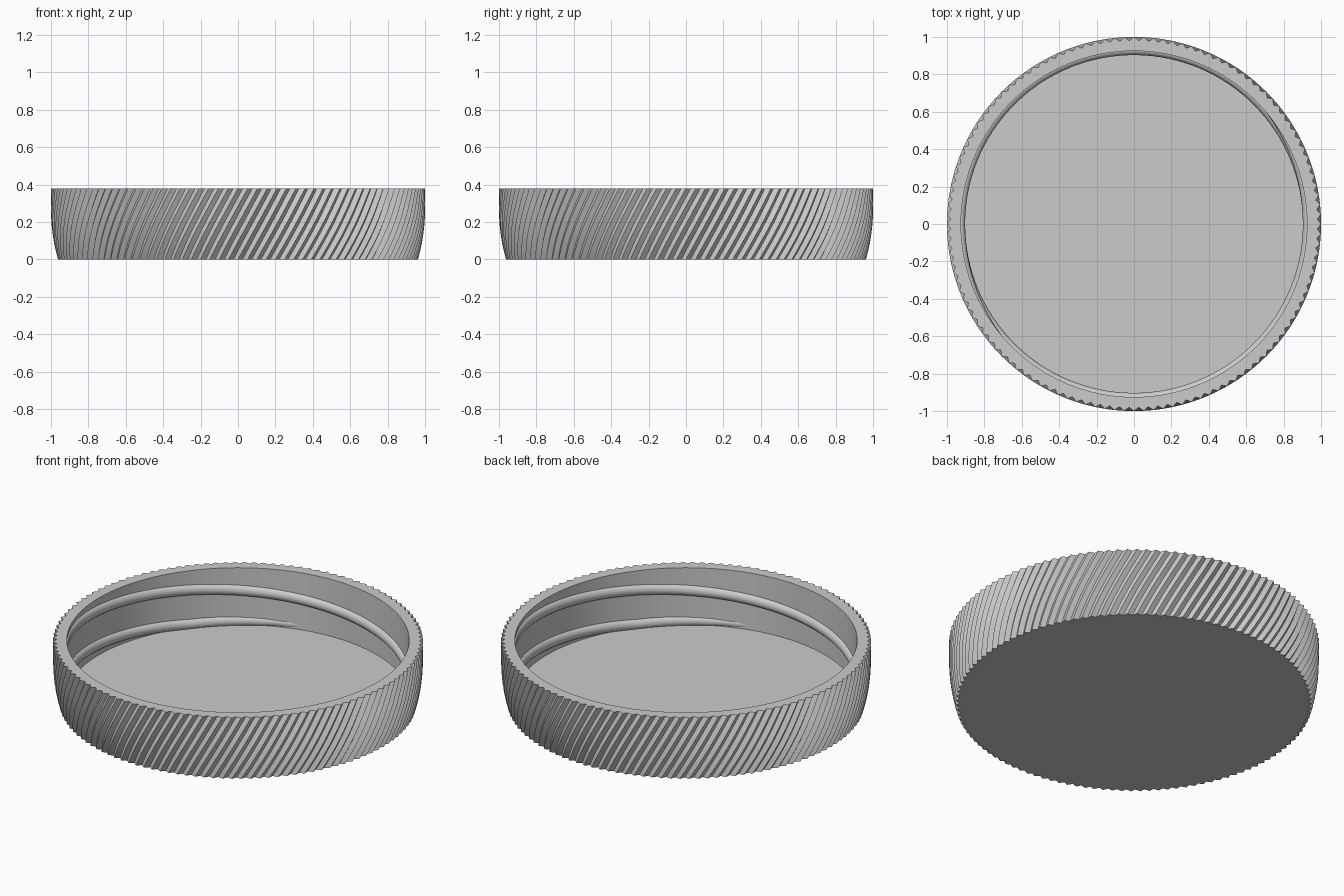
import bpy, bmesh
from math import sin, cos, pi, radians

if "Cube" in bpy.data.objects:
    bpy.data.objects.remove(bpy.data.objects["Cube"])

RIDGES, DEPTH, HEIGHT = 120, 0.02, 0.38
TWIST = radians(12)
COLS = RIDGES * 2
BORE, FLOOR = 0.925, 0.04

grey = bpy.data.materials.new("light_grey_plastic")
grey.use_nodes = True
colour = (0.6, 0.6, 0.6, 1)
grey.diffuse_color = colour
grey.node_tree.nodes["Principled BSDF"].inputs["Base Color"].default_value = colour


def finish(bm, name):
    bmesh.ops.recalc_face_normals(bm, faces=bm.faces)
    mesh = bpy.data.meshes.new(name)
    bm.to_mesh(mesh)
    bm.free()
    obj = bpy.data.objects.new(name, mesh)
    bpy.context.collection.objects.link(obj)
    mesh.materials.append(grey)
    bpy.ops.object.select_all(action="DESELECT")
    obj.select_set(True)
    bpy.context.view_layer.objects.active = obj
    bpy.ops.object.shade_smooth_by_angle(angle=radians(30))
    return obj


def bridge(bm, a, b, closed=True):
    for i in range(len(a) if closed else len(a) - 1):
        j = (i + 1) % len(a)
        bm.faces.new((a[i], a[j], b[j], b[i]))


# Cap body: slanted ridges outside, plain bore inside
def outer_radius(z):
    t = max(0, 1 - z / 0.28)
    return 1 - 0.038 * t ** 2.2


def ring(bm, z, radius, twist=0, notch=0):
    verts = []
    for i in range(COLS):
        a = 2 * pi * i / COLS + twist
        r = radius - notch * (i % 2)
        verts.append(bm.verts.new((r * cos(a), r * sin(a), z)))
    return verts


bm = bmesh.new()
rows = 14
rings = []
for k in range(rows + 1):
    z = HEIGHT * k / rows
    rings.append(ring(bm, z, outer_radius(z), TWIST * k / rows, DEPTH))
rings.append(ring(bm, HEIGHT, BORE, TWIST))
rings.append(ring(bm, FLOOR, BORE, TWIST))
for a, b in zip(rings, rings[1:]):
    bridge(bm, a, b)
bm.faces.new(rings[0])
bm.faces.new(rings[-1])
finish(bm, "cap_body")


# Two-start internal screw thread with ends that fade into the wall
def thread(name, start):
    bm = bmesh.new()
    steps, sweep, side = 110, radians(305), 10
    previous = None
    for s in range(steps + 1):
        t = s / steps
        angle = start - sweep * t
        z = 0.36 - 0.41 * sweep * t / (2 * pi)
        z = max(z, FLOOR + 0.02)
        fade = min(1, t * 7, (1 - t) * 7)
        fade = sin(fade * pi / 2)
        section = []
        for k in range(side + 1):
            p = pi * k / side
            r = BORE + 0.004 - 0.026 * sin(p) * fade
            section.append(bm.verts.new((r * cos(angle), r * sin(angle),
                                         z - 0.031 * cos(p) * (0.3 + 0.7 * fade))))
        if previous:
            bridge(bm, previous, section)
        previous = section
    finish(bm, name)


for n, start in enumerate((45, 225)):
    thread("screw_thread_%d" % (n + 1), radians(start))
